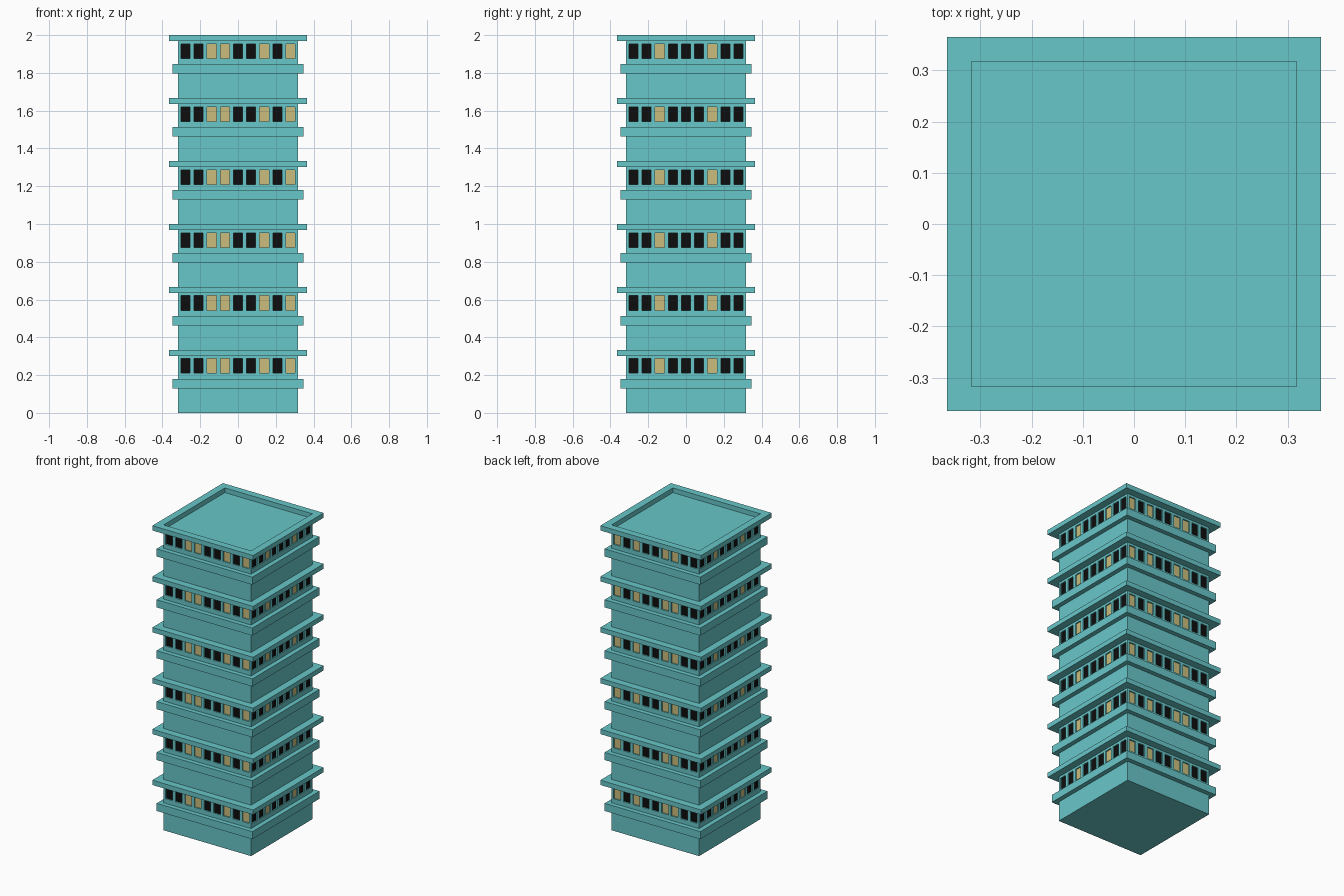
import bpy, bmesh
from mathutils import Matrix

if "Cube" in bpy.data.objects:
    bpy.data.objects.remove(bpy.data.objects["Cube"])

FLOORS, STEP = 6, 1 / 3
CORE = 0.317          # half width of the shaft
PITCH, WIN = 0.0695, 0.024   # window spacing and half width


def material(name, rgb):
    m = bpy.data.materials.new(name)
    m.diffuse_color = (*rgb, 1)
    m.use_nodes = True
    m.node_tree.nodes["Principled BSDF"].inputs["Base Color"].default_value = m.diffuse_color
    return m


teal = material("teal wall", (0.138, 0.571, 0.588))
dark = material("dark window", (0.004, 0.004, 0.004))
cream = material("lit window", (0.60, 0.51, 0.20))


def finish(bm, name, mats):
    bmesh.ops.recalc_face_normals(bm, faces=bm.faces)
    me = bpy.data.meshes.new(name)
    bm.to_mesh(me)
    bm.free()
    for m in mats:
        me.materials.append(m)
    ob = bpy.data.objects.new(name, me)
    bpy.context.collection.objects.link(ob)
    return ob


def ring(name, outer, inner, z0, z1):
    """Square ledge with a square opening."""
    bm = bmesh.new()
    loops = []
    for r, z in ((inner, z0), (outer, z0), (outer, z1), (inner, z1)):
        loops.append([bm.verts.new((sx * r, sy * r, z))
                      for sx, sy in ((-1, -1), (1, -1), (1, 1), (-1, 1))])
    for k in range(4):
        a, b = loops[k], loops[(k + 1) % 4]
        for i in range(4):
            j = (i + 1) % 4
            bm.faces.new((a[i], a[j], b[j], b[i]))
    return finish(bm, name, [teal])


# Shaft: a box sliced into a grid, with the window cells pushed inward
top = FLOORS * STEP - 0.031
bm = bmesh.new()
bmesh.ops.create_cube(bm, size=1, matrix=Matrix.Translation((0, 0, top / 2))
                      @ Matrix.Diagonal((2 * CORE, 2 * CORE, top, 1)))


def cut(axis, d):
    n = [0, 0, 0]
    n[axis] = 1
    bmesh.ops.bisect_plane(bm, geom=bm.verts[:] + bm.edges[:] + bm.faces[:],
                           plane_co=[c * d for c in n], plane_no=n)


for i in range(-4, 5):
    for side in (-WIN, WIN):
        cut(0, i * PITCH + side)
        cut(1, i * PITCH + side)
for f in range(FLOORS):
    cut(2, f * STEP + 0.21)
    cut(2, f * STEP + 0.287)

LIT_X = (-2, -1, 2, 4)   # lit columns on front and back
LIT_Y = (-2, 2)          # lit columns on the sides
windows = []
bm.normal_update()
for face in bm.faces:
    c, n = face.calc_center_median(), face.normal
    if abs(n.z) > 0.5 or not 0.21 < c.z % STEP < 0.287:
        continue
    on_front = abs(n.y) > 0.5
    u = (c.x if on_front else c.y) / PITCH
    col = round(u)
    if abs(col) <= 4 and abs(u - col) < 0.05:
        windows.append((face, 2 if col in (LIT_X if on_front else LIT_Y) else 1))
bmesh.ops.inset_individual(bm, faces=[w[0] for w in windows], thickness=0, depth=-0.008)
for face, index in windows:
    face.material_index = index
finish(bm, "tower_shaft", [teal, dark, cream])

# Ledges on every floor: a low belt and a wide thin slab
for f in range(FLOORS):
    z = f * STEP
    ring(f"belt_{f + 1}", 0.347, CORE, z + 0.13, z + 0.18)
    last = f == FLOORS - 1
    ring("roof_rim" if last else f"ledge_{f + 1}", 0.365, CORE,
         z + 0.302, z + STEP)
